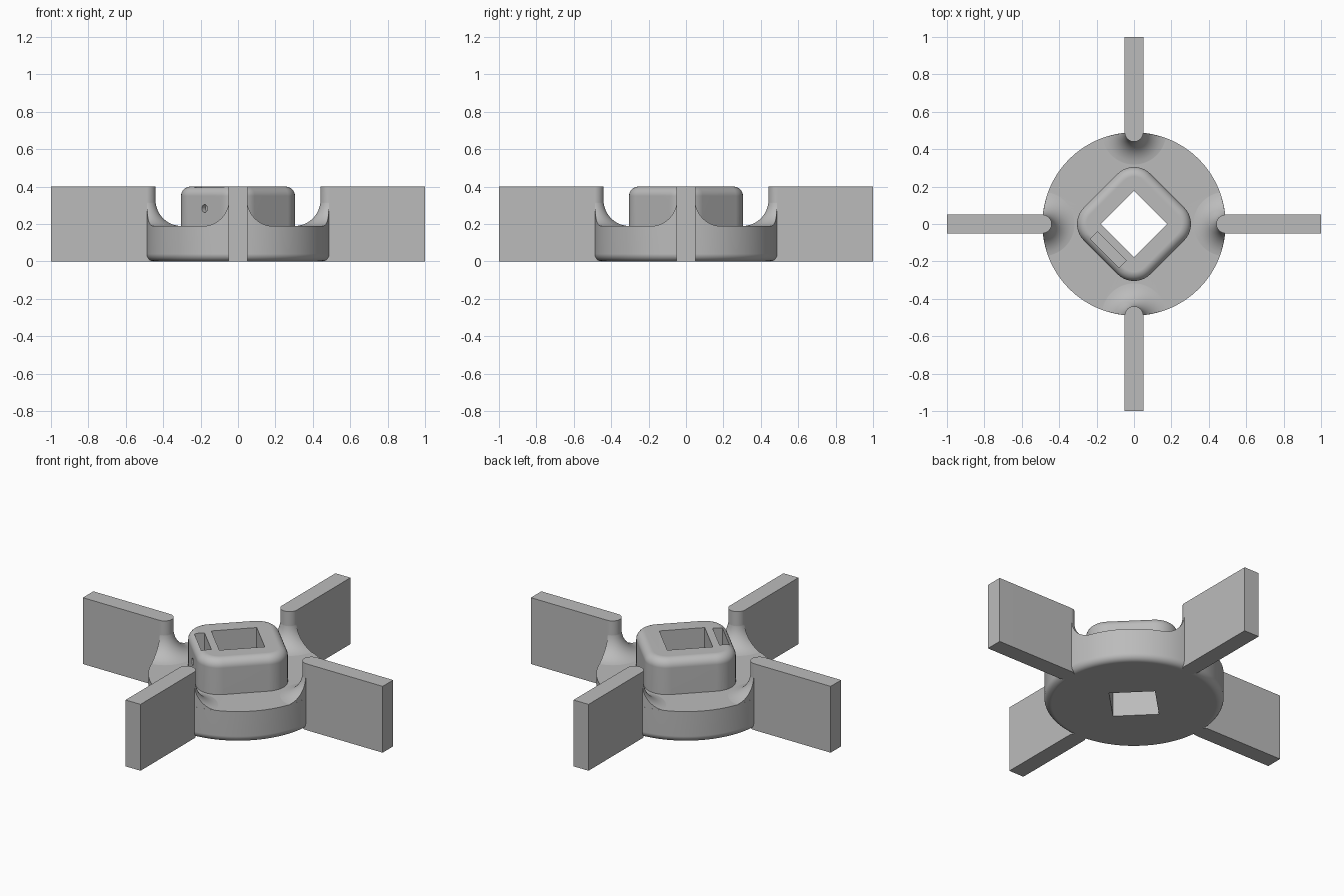
import bpy, bmesh
from math import pi, cos, sin, radians
from mathutils import Matrix, Vector

cube = bpy.data.objects.get("Cube")
if cube:
    bpy.data.objects.remove(cube)

grey = bpy.data.materials.new("plain grey")
grey.use_nodes = True
colour = (0.5, 0.5, 0.5, 1)
grey.diffuse_color = colour
grey.node_tree.nodes["Principled BSDF"].inputs["Base Color"].default_value = colour

HEIGHT, DISC_TOP, DISC_R = 0.4, 0.19, 0.49
BLADE_HALF, FILLET = 0.05, 0.14


def arc(cx, cy, r, start, end, steps):
    """Points along a circular arc, angles in degrees."""
    angles = [radians(start + (end - start) * i / steps) for i in range(steps + 1)]
    return [(cx + r * cos(a), cy + r * sin(a)) for a in angles]


def finish(name, bm, matrix=Matrix()):
    bmesh.ops.remove_doubles(bm, verts=bm.verts, dist=1e-5)
    bmesh.ops.transform(bm, matrix=matrix, verts=bm.verts)
    bmesh.ops.recalc_face_normals(bm, faces=bm.faces)
    mesh = bpy.data.meshes.new(name)
    bm.to_mesh(mesh)
    bm.free()
    mesh.materials.append(grey)
    obj = bpy.data.objects.new(name, mesh)
    bpy.context.collection.objects.link(obj)
    return obj


def lathe(name, profile, steps, matrix=Matrix()):
    """Turn an (r, z) profile, starting and ending on the axis, about z."""
    bm = bmesh.new()
    verts = [bm.verts.new((r, 0, z)) for r, z in profile]
    edges = [bm.edges.new(pair) for pair in zip(verts, verts[1:])]
    bmesh.ops.spin(bm, geom=verts + edges, cent=(0, 0, 0), axis=(0, 0, 1),
                   angle=2 * pi, steps=steps, use_merge=True)
    return finish(name, bm, matrix)


def prism(name, outline, z0, z1, matrix=Matrix(), top_round=0):
    """Raise a flat outline from z0 to z1, optionally rounding its top rim."""
    bm = bmesh.new()
    base = bm.faces.new([bm.verts.new((x, y, z0)) for x, y in outline])
    raised = bmesh.ops.extrude_face_region(bm, geom=[base], use_keep_orig=True)
    top = [v for v in raised["geom"] if isinstance(v, bmesh.types.BMVert)]
    bmesh.ops.translate(bm, verts=top, vec=(0, 0, z1 - z0))
    bmesh.ops.recalc_face_normals(bm, faces=bm.faces)
    if top_round:
        rim = [e for e in bm.edges if all(v.co.z > z1 - 1e-4 for v in e.verts)]
        bmesh.ops.bevel(bm, geom=rim, offset=top_round, segments=8,
                        profile=0.5, affect='EDGES')
    return finish(name, bm, matrix)


def rectangle(x0, x1, y0, y1):
    return [(x0, y0), (x1, y0), (x1, y1), (x0, y1)]


def combine(target, other, operation):
    """Apply a boolean to target and discard the other part."""
    mod = target.modifiers.new(operation, 'BOOLEAN')
    mod.operation, mod.solver, mod.object = operation, 'EXACT', other
    bpy.context.view_layer.objects.active = target
    bpy.ops.object.modifier_apply(modifier=mod.name)
    bpy.data.objects.remove(other)


# Round base disc with a softened lower rim
edge = 0.04
wheel = lathe("paddle_wheel",
              [(0, 0)] + arc(DISC_R - edge, edge, edge, -90, 0, 6)
              + [(DISC_R, DISC_TOP), (0, DISC_TOP)], 128)

# Rounded square hub, turned so a corner faces the front
diagonal = Matrix.Rotation(pi / 4, 4, 'Z')
half, corner = 0.252, 0.125
c = half - corner
hub_outline = []
for i, (sx, sy) in enumerate([(1, 1), (-1, 1), (-1, -1), (1, -1)]):
    hub_outline += arc(sx * c, sy * c, corner, 90 * i, 90 * i + 90, 10)
combine(wheel, prism("hub", hub_outline, 0.1, HEIGHT, diagonal, 0.05), 'UNION')

# Four blades, each with a flared root trimmed to the disc
flare = arc(BLADE_HALF + FILLET - 0.001, DISC_TOP + FILLET - 0.001,
            FILLET, 270, 180, 12)
flare_profile = [(0, 0.1), (flare[0][0], 0.1)] + flare + [(0, flare[-1][1])]
blade_outline = [(1, -BLADE_HALF), (1, BLADE_HALF)] + arc(
    DISC_R, 0, BLADE_HALF, 90, 270, 20)
for i in range(4):
    turn = Matrix.Rotation(i * pi / 2, 4, 'Z')
    root = lathe("blade_root", flare_profile, 64,
                 turn @ Matrix.Translation((DISC_R, 0, 0)))
    trim = lathe("root_trim", [(0, 0.05), (DISC_R - 0.0006, 0.05),
                               (DISC_R - 0.0006, 0.5), (0, 0.5)], 128)
    combine(root, trim, 'INTERSECT')
    combine(wheel, root, 'UNION')
    combine(wheel, prism("blade", blade_outline, 0, HEIGHT, turn), 'UNION')

# Square shaft bore, nut slot and set screw hole
bore = 0.126
combine(wheel, prism("shaft_bore", rectangle(-bore, bore, -bore, bore),
                     -0.1, 0.5, diagonal), 'DIFFERENCE')
combine(wheel, prism("nut_slot", rectangle(-0.222, -0.167, -0.109, 0.109),
                     0.18, 0.5, diagonal), 'DIFFERENCE')
outward = Vector((-1, -1, 0)).to_track_quat('Z', 'Y').to_matrix().to_4x4()
combine(wheel, prism("screw_hole", arc(0, 0, 0.021, 0, 345, 23), 0.08, 0.35,
                     Matrix.Translation((0, 0, 0.283)) @ outward), 'DIFFERENCE')

# Smooth the curves and keep the flats flat
bpy.ops.object.select_all(action='DESELECT')
wheel.select_set(True)
bpy.context.view_layer.objects.active = wheel
bpy.ops.object.shade_smooth_by_angle(angle=radians(30))
weighted = wheel.modifiers.new("flat_faces", 'WEIGHTED_NORMAL')
weighted.keep_sharp = True
